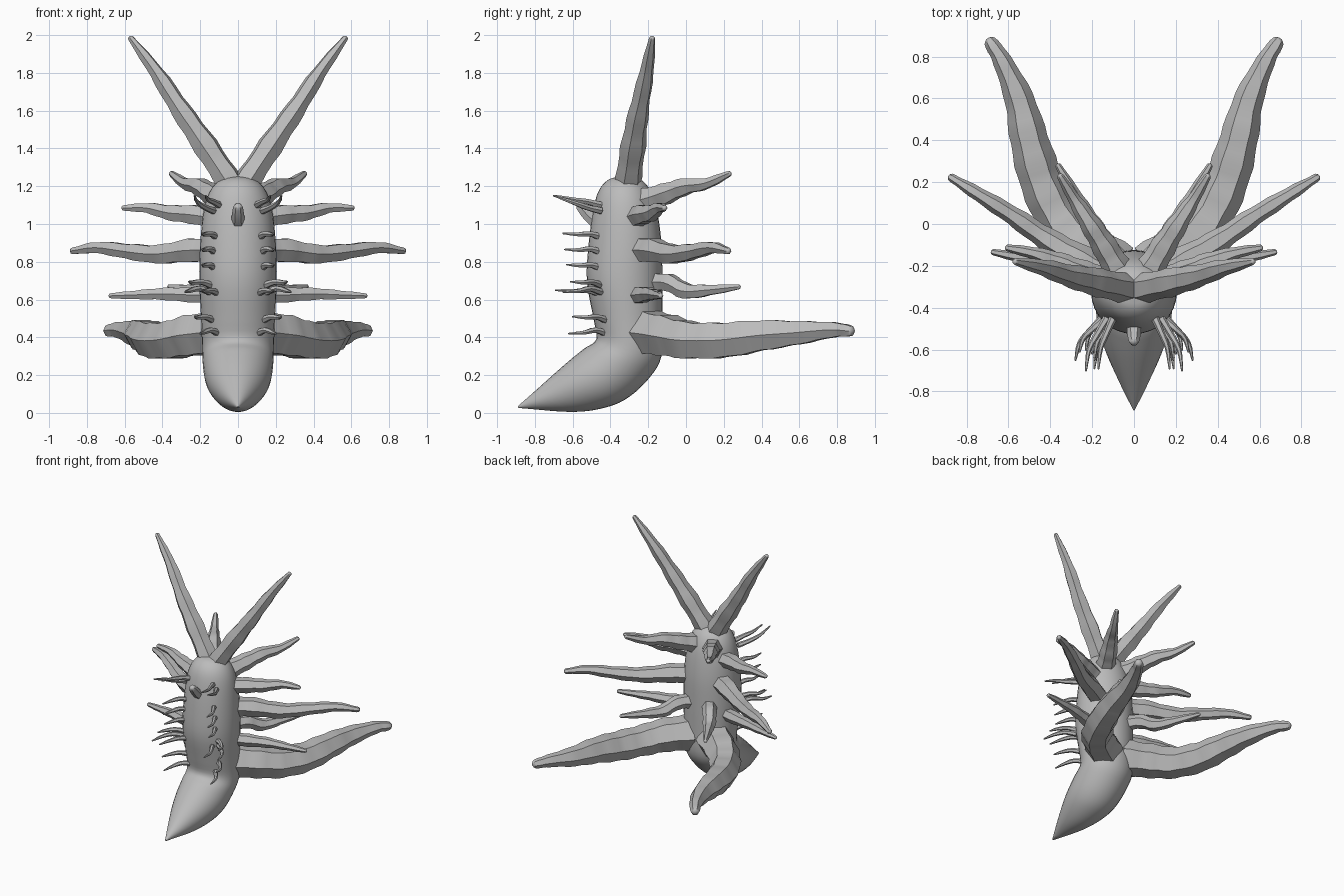
import bpy
import math
from mathutils import Vector

default_cube = bpy.data.objects.get("Cube")
if default_cube:
    bpy.data.objects.remove(default_cube, do_unlink=True)

# One plain grey for the whole creature
grey = bpy.data.materials.new("plain grey")
grey.use_nodes = True
grey.diffuse_color = (0.5, 0.5, 0.5, 1)
grey.node_tree.nodes["Principled BSDF"].inputs["Base Color"].default_value = grey.diffuse_color


def loft(name, rings, smooth_angle):
    """Skin a list of equal rings of points and close both ends."""
    sides = len(rings[0])
    faces = [list(range(sides))[::-1]]
    for row in range(len(rings) - 1):
        for i in range(sides):
            a, b = row * sides + i, row * sides + (i + 1) % sides
            faces.append([a, b, b + sides, a + sides])
    last = (len(rings) - 1) * sides
    faces.append([last + i for i in range(sides)])
    mesh = bpy.data.meshes.new(name)
    mesh.from_pydata([p for ring in rings for p in ring], [], faces)
    mesh.materials.append(grey)
    mesh.validate()
    obj = bpy.data.objects.new(name, mesh)
    bpy.context.collection.objects.link(obj)
    bpy.ops.object.select_all(action="DESELECT")
    obj.select_set(True)
    bpy.context.view_layer.objects.active = obj
    bpy.ops.object.mode_set(mode="EDIT")
    bpy.ops.mesh.select_all(action="SELECT")
    bpy.ops.mesh.normals_make_consistent(inside=False)
    bpy.ops.object.mode_set(mode="OBJECT")
    bpy.ops.object.shade_smooth_by_angle(angle=math.radians(smooth_angle))
    return obj


def spline(points, steps):
    """Catmull-Rom curve through points of any dimension."""
    pts = [Vector(p) for p in points]
    pts = [pts[0] * 2 - pts[1]] + pts + [pts[-1] * 2 - pts[-2]]
    result = []
    for a, b, c, d in zip(pts, pts[1:], pts[2:], pts[3:]):
        for s in range(steps):
            t = s / steps
            result.append((b * 2 + (c - a) * t + (a * 2 - b * 5 + c * 4 - d) * t * t
                           + (b * 3 - a - c * 3 + d) * t ** 3) / 2)
    return result + [pts[-2]]


def tentacle(name, points, sides=6, steps=4, ripple=0.06, flip=1):
    """Faceted, rippled arm through (x, y, z, radius) points with a round tip."""
    path = spline(points, steps)
    centres = [p.to_3d() for p in path]
    radii = [p[3] * (1 + ripple * math.sin(i * 1.9)) for i, p in enumerate(path)]
    end = (centres[-1] - centres[-2]).normalized()
    tip, tip_radius = centres[-1], radii[-1]
    for turn in (0.5, 0.9, 1.3):
        centres.append(tip + end * tip_radius * math.sin(turn))
        radii.append(tip_radius * math.cos(turn))
    rings = []
    for i, centre in enumerate(centres):
        along = (centres[min(i + 1, len(centres) - 1)] - centres[max(i - 1, 0)]).normalized()
        across = along.cross(Vector((0, 0, 1))).normalized()
        up = across.cross(along)
        ring = []
        for k in range(sides):
            angle = math.tau * k / sides
            p = centre + (across * math.cos(angle) + up * math.sin(angle)) * radii[i]
            ring.append((p.x * flip, p.y, p.z))
        rings.append(ring)
    return loft(name, rings, 35)


def pair(name, points, **options):
    tentacle("left_" + name, points, **options)
    tentacle("right_" + name, points, flip=-1, **options)


# Body: upright capsule bending forward into a pointed tail
# Each section: front y, front z, back y, back z, half width
sections = [
    (-0.35, 1.252, -0.31, 1.252, 0.02),
    (-0.41, 1.235, -0.24, 1.235, 0.09),
    (-0.46, 1.18, -0.19, 1.18, 0.145),
    (-0.49, 1.08, -0.155, 1.08, 0.18),
    (-0.515, 0.9, -0.13, 0.9, 0.2),
    (-0.525, 0.7, -0.125, 0.7, 0.205),
    (-0.49, 0.5, -0.125, 0.48, 0.195),
    (-0.475, 0.39, -0.13, 0.3, 0.19),
    (-0.54, 0.34, -0.19, 0.19, 0.187),
    (-0.62, 0.275, -0.3, 0.085, 0.175),
    (-0.7, 0.205, -0.42, 0.03, 0.145),
    (-0.8, 0.115, -0.6, 0.005, 0.085),
    (-0.892, 0.034, -0.885, 0.026, 0.004),
]
body_rings = []
for fy, fz, by, bz, width in spline(sections, 4):
    middle = Vector((0, (fy + by) / 2, (fz + bz) / 2))
    depth = Vector((0, (fy - by) / 2, (fz - bz) / 2))
    body_rings.append([middle + depth * math.cos(math.tau * k / 32)
                       + Vector((width * math.sin(math.tau * k / 32), 0, 0)) for k in range(32)])
loft("body", body_rings, 50)

# Long horns on top of the head
pair("horn", [(0.03, -0.31, 1.2, 0.07), (0.17, -0.28, 1.41, 0.068), (0.3, -0.25, 1.6, 0.055),
              (0.43, -0.21, 1.8, 0.04), (0.565, -0.18, 1.98, 0.018)])

# Big lower arms sweeping backwards
pair("large_arm", [(0.08, -0.22, 0.43, 0.13), (0.24, -0.1, 0.41, 0.12), (0.35, 0.02, 0.385, 0.11),
                   (0.44, 0.2, 0.385, 0.105), (0.5, 0.4, 0.41, 0.092), (0.55, 0.6, 0.425, 0.07),
                   (0.63, 0.78, 0.44, 0.045), (0.68, 0.86, 0.435, 0.034)], ripple=0.04)

# Side arms
pair("middle_arm", [(0.1, -0.26, 0.86, 0.075), (0.25, -0.17, 0.86, 0.068), (0.42, -0.07, 0.84, 0.055),
                    (0.58, 0.04, 0.855, 0.045), (0.74, 0.14, 0.875, 0.034), (0.87, 0.22, 0.858, 0.02)])
pair("upper_side_arm", [(0.1, -0.28, 1.03, 0.065), (0.24, -0.23, 1.05, 0.055), (0.36, -0.18, 1.06, 0.045),
                        (0.48, -0.14, 1.085, 0.03), (0.6, -0.115, 1.085, 0.018)])
pair("lower_side_arm", [(0.1, -0.28, 0.62, 0.052), (0.25, -0.23, 0.625, 0.045), (0.4, -0.19, 0.63, 0.036),
                        (0.54, -0.16, 0.625, 0.026), (0.67, -0.135, 0.62, 0.016)])

# Arms on the back
pair("upper_back_arm", [(0.07, -0.23, 1.12, 0.07), (0.14, -0.11, 1.16, 0.06), (0.21, 0, 1.2, 0.048),
                        (0.28, 0.11, 1.215, 0.032), (0.35, 0.225, 1.265, 0.018)])
pair("lower_back_arm", [(0.07, -0.19, 0.69, 0.055), (0.14, -0.09, 0.69, 0.05), (0.2, 0, 0.645, 0.045),
                        (0.27, 0.12, 0.65, 0.032), (0.36, 0.275, 0.667, 0.016)])

# Fine curled feelers in two rows on the chest: root x, root z, reach, spread, rise
feelers = [
    (0.13, 1.07, 0.25, 0.1, 0.08), (0.1, 1.1, 0.24, 0.07, 0.05),
    (0.11, 0.93, 0.2, 0.08, 0.02), (0.12, 0.85, 0.19, 0.07, 0.015),
    (0.12, 0.765, 0.18, 0.07, 0.02), (0.14, 0.675, 0.16, 0.12, 0.02),
    (0.1, 0.63, 0.24, 0.09, 0.02), (0.15, 0.64, 0.2, 0.13, 0.0),
    (0.13, 0.49, 0.18, 0.1, 0.02), (0.1, 0.42, 0.2, 0.1, 0.0),
]
for number, (x, z, reach, spread, rise) in enumerate(feelers, 1):
    y = -0.45 if z > 0.5 else -0.42
    pair(f"feeler_{number}", [(x, y, z, 0.019), (x + spread * 0.45, y - reach * 0.3, z + 0.018, 0.016),
                              (x + spread * 0.85, y - reach * 0.6, z + 0.005 + rise / 2, 0.012),
                              (x + spread, y - reach, z + rise, 0.005)], steps=3, ripple=0.03)

# Short snout on the upper chest
tentacle("snout", [(0, -0.47, 1.0, 0.036), (0, -0.52, 1.045, 0.033), (0, -0.555, 1.085, 0.027)],
         steps=2, ripple=0)
